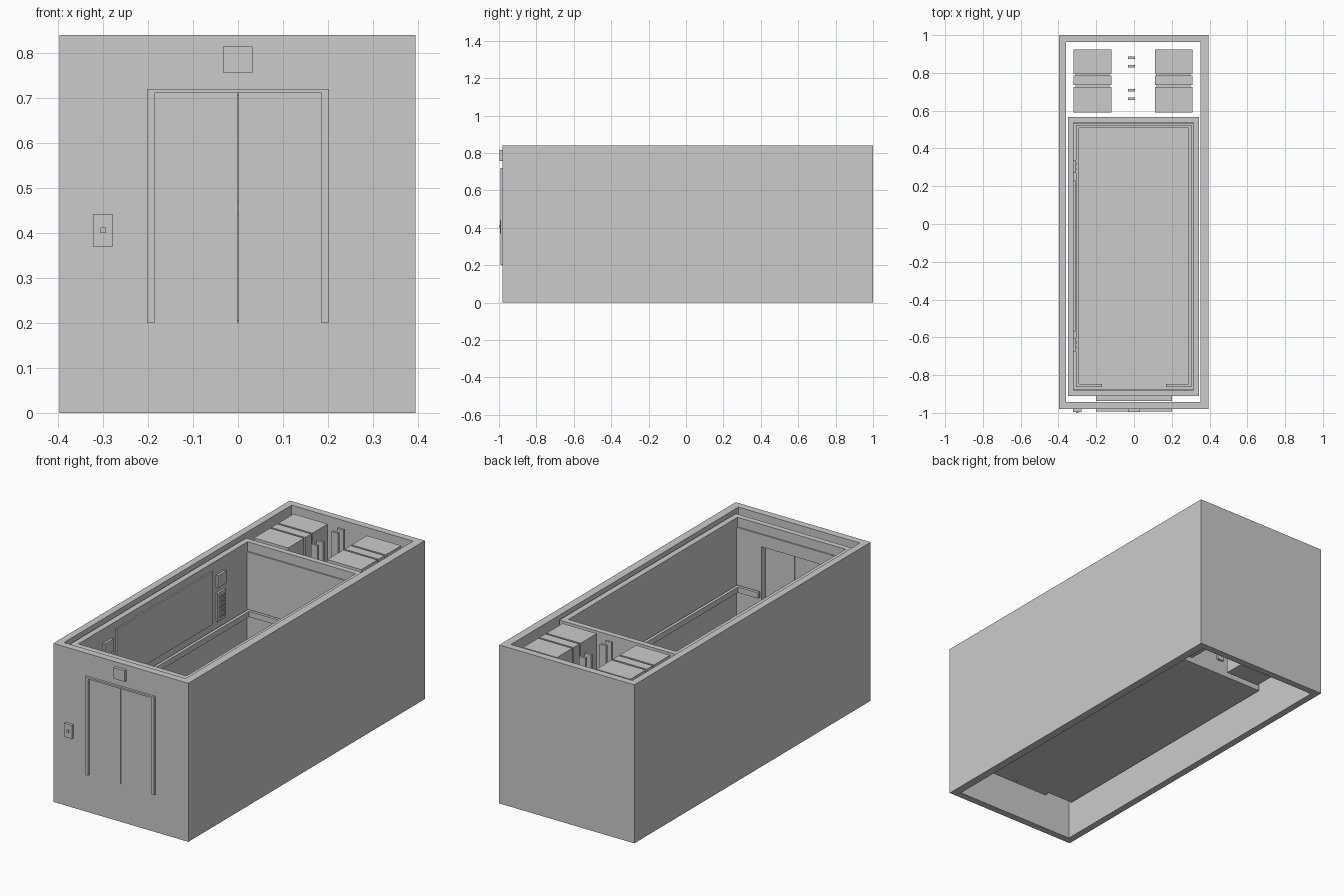
import bpy

if "Cube" in bpy.data.objects:
    bpy.data.objects.remove(bpy.data.objects["Cube"])


def box(name, x, y, z):
    """Box from (min, max) ranges on each axis."""
    bpy.ops.mesh.primitive_cube_add(size=1, location=[sum(r) / 2 for r in (x, y, z)])
    ob = bpy.context.object
    ob.name = name
    ob.scale = [r[1] - r[0] for r in (x, y, z)]
    bpy.ops.object.transform_apply(location=False, rotation=False, scale=True)
    return ob


def cut(ob, x, y, z):
    """Subtract a box from an object."""
    tool = box("cutter", x, y, z)
    tool.hide_render = True
    mod = ob.modifiers.new("cut", 'BOOLEAN')
    mod.operation, mod.solver, mod.object = 'DIFFERENCE', 'EXACT', tool
    bpy.context.view_layer.objects.active = ob
    bpy.ops.object.modifier_apply(modifier=mod.name)
    bpy.data.objects.remove(tool)


# Shaft: open top and bottom, doorway in the front
shaft = box("shaft_walls", (-.397, .395), (-.98, 1.0), (0, .84))
cut(shaft, (-.36, .352), (-.942, .963), (-.1, 1))
cut(shaft, (-.186, .186), (-1.1, -.9), (.2, .712))

# Cab: open top tub with doorway
cab = box("cab_shell", (-.35, .345), (-.91, .567), (.19, .82))
cut(cab, (-.319, .314), (-.88, .537), (.205, 1))
cut(cab, (-.17, .17), (-1, -.8), (.205, .705))

# Wall linings, lower than the cab rim
box("back_lining", (-.319, .314), (.53, .537), (.205, .77))
lining = box("front_lining", (-.319, .314), (-.88, -.873), (.205, .77))
cut(lining, (-.17, .17), (-1, -.8), (.1, .705))

# Handrail around the cab, broken at the doorway
rail = box("handrail", (-.307, .304), (-.863, .523), (.44, .47))
cut(rail, (-.291, .288), (-.847, .508), (.3, .6))
cut(rail, (-.17, .17), (-.9, -.8), (.3, .6))

# Left wall panel and control stations
box("wall_panel", (-.319, -.311), (-.57, .23), (.50, .78))
for i, y in enumerate((.305, -.64)):
    box(f"floor_display_{i}", (-.319, -.306), (y - .035, y + .035), (.68, .745))
    box(f"control_panel_{i}", (-.319, -.308), (y - .035, y + .035), (.50, .65))
    for row in range(5):
        for col in (-1, 1):
            yc, zc = y + col * .014, .525 + row * .025
            box(f"control_button_{i}", (-.308, -.304), (yc - .008, yc + .008),
                (zc - .008, zc + .008))

# Cab and landing sliding doors, with a narrow central seam
for side, x in (("left", (-.2, -.001)), ("right", (.001, .2))):
    box(f"cab_door_{side}", x, (-.937, -.91), (.19, .72))
for side, x in (("left", (-.186, -.0015)), ("right", (.0015, .186))):
    box(f"landing_door_{side}", x, (-.98, -.945), (.2, .712))

# Landing door frame
for side, x in (("left", (-.202, -.186)), ("right", (.186, .202))):
    box(f"frame_jamb_{side}", x, (-.992, -.975), (.2, .72))
box("frame_head", (-.186, .186), (-.992, -.975), (.711, .72))

# Landing indicator and call station
box("landing_indicator", (-.033, .032), (-.996, -.98), (.757, .815))
box("call_plate", (-.322, -.278), (-.994, -.98), (.37, .442))
box("call_button", (-.306, -.294), (-1.0, -.994), (.40, .412))

# Counterweights: three blocks on a narrower core
for side, x in (("left", (-.32, -.12)), ("right", (.11, .31))):
    for i, y in enumerate(((.59, .725), (.735, .785), (.795, .923))):
        box(f"weight_block_{side}_{i}", x, y, (.2, .82))
    box(f"weight_core_{side}", (x[0] + .01, x[1] - .01), (.6, .91), (.21, .81))

# Guide rails between the counterweights
for i, y in enumerate((.663, .708, .835, .88)):
    box(f"guide_rail_{i}", (-.032, .006), (y - .006, y + .006), (.2, .84))
